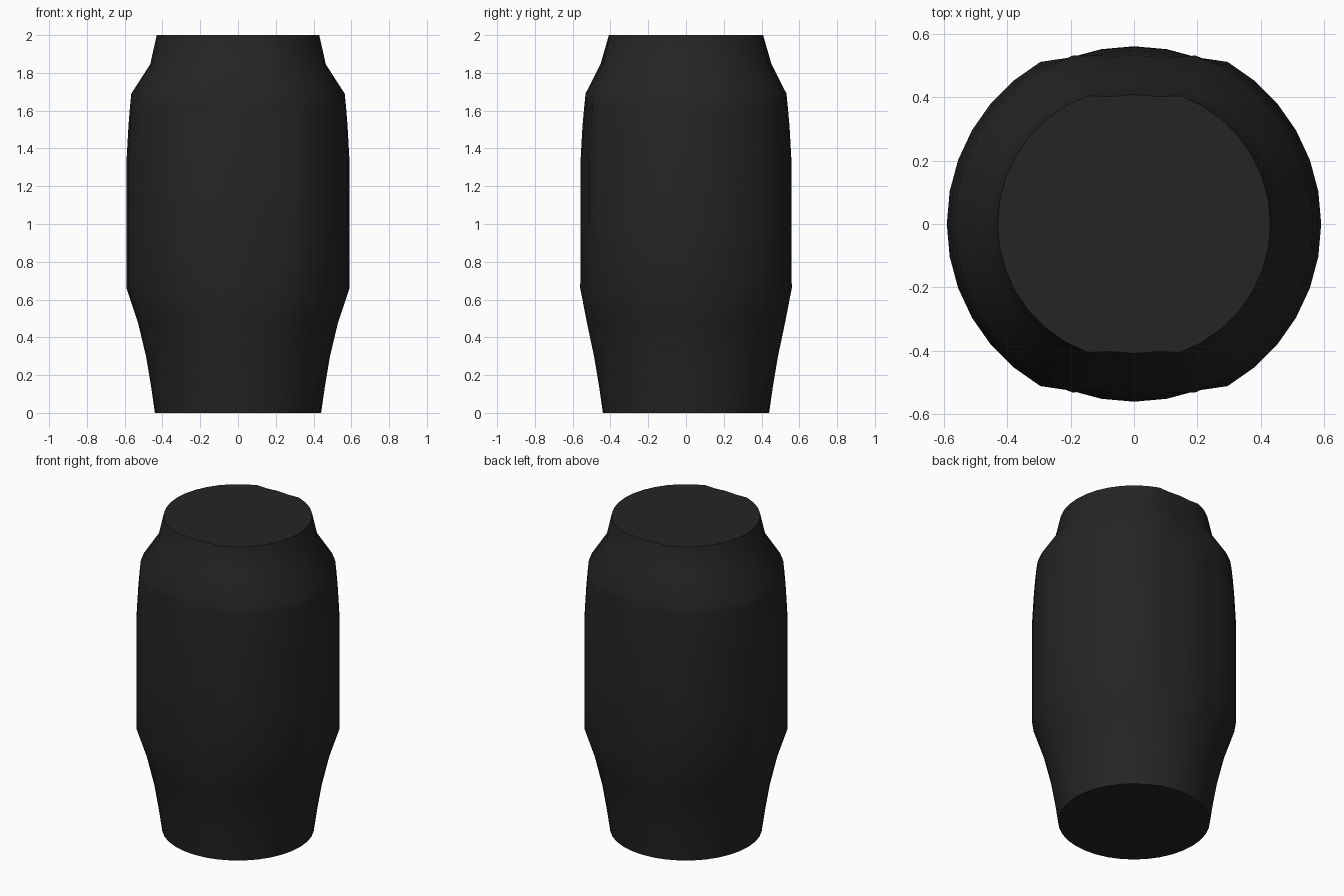
import bpy, bmesh, math

cube = bpy.data.objects.get("Cube")
if cube:
    bpy.data.objects.remove(cube)

# Matte black for the whole body
black = bpy.data.materials.new("matte black")
black.use_nodes = True
colour = (0.018, 0.018, 0.018, 1)
black.diffuse_color = colour
black.node_tree.nodes["Principled BSDF"].inputs["Base Color"].default_value = colour

# Profile: height, radius, inward push of the front and back panels,
# and how many vertices each side of the panel centre are pushed
PROFILE = [
    (0.00, 0.44, 0.0, 0), (0.14, 0.46, 0.0, 0), (0.30, 0.487, 0.0, 0),
    (0.48, 0.53, 0.005, 2), (0.66, 0.59, 0.03, 2), (1.00, 0.59, 0.032, 2),
    (1.34, 0.59, 0.032, 2), (1.52, 0.58, 0.032, 2), (1.62, 0.572, 0.033, 2),
    (1.69, 0.565, 0.033, 1), (1.845, 0.465, 0.012, 1), (2.00, 0.43, 0.022, 1),
]
SIDES = 36


def ring(bm, z, radius, push, reach):
    verts = []
    for i in range(SIDES):
        a = math.tau * i / SIDES
        x, y = radius * math.cos(a), radius * math.sin(a)
        steps = abs(i % (SIDES // 2) - SIDES // 4)
        if steps <= reach:
            y -= math.copysign(push, y)
        verts.append(bm.verts.new((x, y, z)))
    return verts


# Barrel body: stacked rings joined by quads and closed with flat caps
bm = bmesh.new()
rings = [ring(bm, *row) for row in PROFILE]
for low, high in zip(rings, rings[1:]):
    for i in range(SIDES):
        j = (i + 1) % SIDES
        bm.faces.new((low[i], low[j], high[j], high[i]))
bm.faces.new(rings[0][::-1])
bm.faces.new(rings[-1])
bmesh.ops.recalc_face_normals(bm, faces=bm.faces)

mesh = bpy.data.meshes.new("barrel_body")
bm.to_mesh(mesh)
bm.free()
mesh.materials.append(black)
body = bpy.data.objects.new("barrel_body", mesh)
bpy.context.collection.objects.link(body)

# Smooth sides with crisp rims
bpy.ops.object.select_all(action="DESELECT")
body.select_set(True)
bpy.context.view_layer.objects.active = body
bpy.ops.object.shade_smooth_by_angle(angle=math.radians(45))
